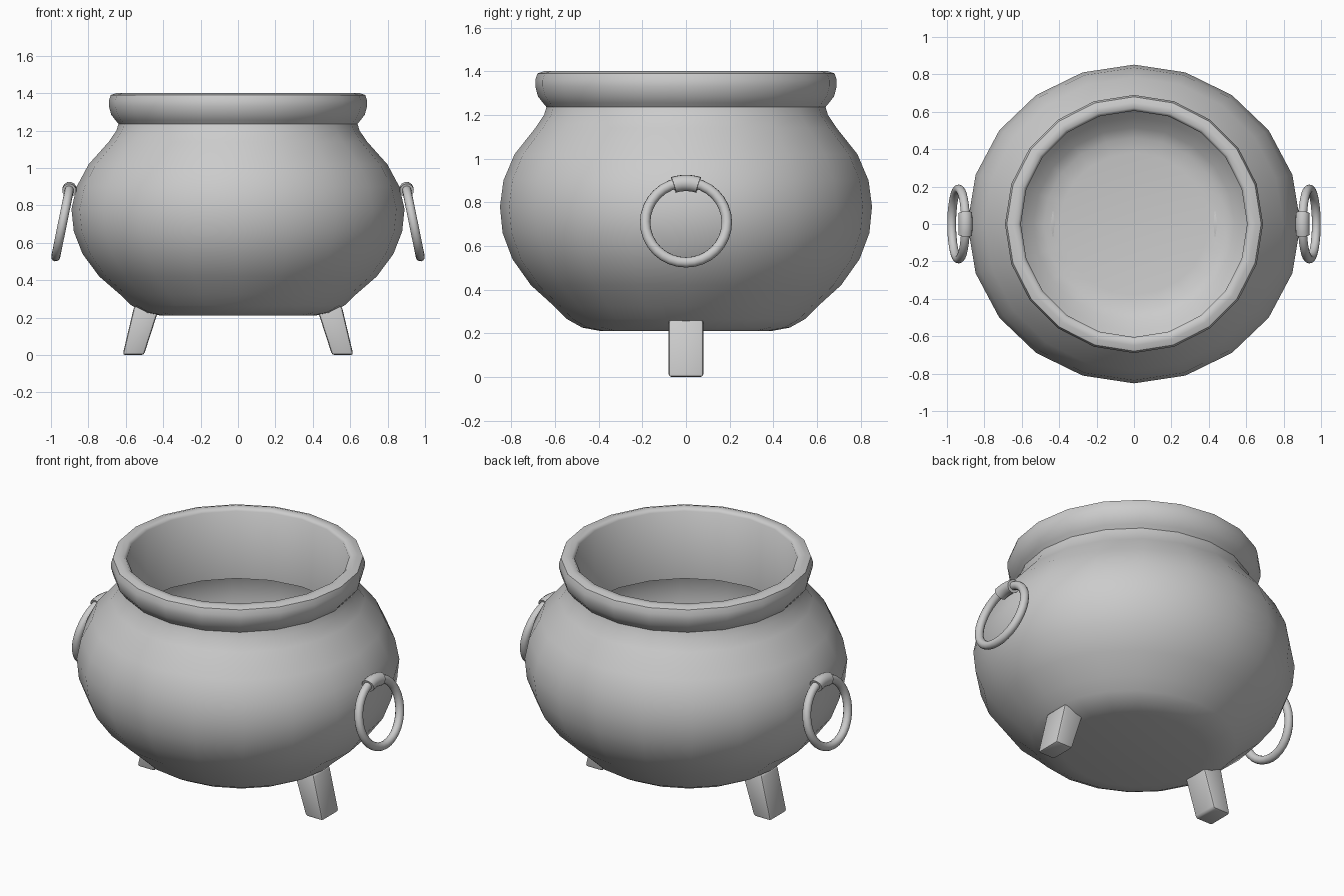
import bpy, bmesh, math

if "Cube" in bpy.data.objects:
    bpy.data.objects.remove(bpy.data.objects["Cube"])

SIDES = 20


def finish(name, bm, angle=40):
    me = bpy.data.meshes.new(name)
    bm.to_mesh(me)
    bm.free()
    ob = bpy.data.objects.new(name, me)
    bpy.context.collection.objects.link(ob)
    bpy.ops.object.select_all(action='DESELECT')
    ob.select_set(True)
    bpy.context.view_layer.objects.active = ob
    bpy.ops.object.shade_smooth_by_angle(angle=math.radians(angle))
    return ob


def lathe(name, profile, widen=lambda z: 1.0, angle=40):
    bm = bmesh.new()
    rings = []
    for r, z in profile:
        if r == 0:
            rings.append([bm.verts.new((0, 0, z))] * SIDES)
            continue
        rings.append([bm.verts.new((r * widen(z) * math.cos(2 * math.pi * k / SIDES),
                                    r * math.sin(2 * math.pi * k / SIDES), z))
                      for k in range(SIDES)])
    for a, b in zip(rings, rings[1:]):
        for k in range(SIDES):
            n = (k + 1) % SIDES
            quad = list(dict.fromkeys([a[k], a[n], b[n], b[k]]))
            bm.faces.new(quad)
    return finish(name, bm, angle)


def ring_part(name, side, major, minor, start, end, segs, tube=12):
    """Torus or torus segment in the tilted handle plane; angle 0 is the top."""
    bm = bmesh.new()
    cx, cz, tilt = 0.9375, 0.708, math.radians(11.5)
    closed = end - start > 359
    rows = []
    for i in range(segs if closed else segs + 1):
        a = math.radians(start + (end - start) * i / segs)
        row = []
        for j in range(tube):
            t = 2 * math.pi * j / tube
            r = major + minor * math.cos(t)
            y, up, out = r * math.sin(a), r * math.cos(a), minor * math.sin(t)
            x = cx + out * math.cos(tilt) - up * math.sin(tilt)
            z = cz + up * math.cos(tilt) + out * math.sin(tilt)
            row.append(bm.verts.new((side * x, y, z)))
        rows.append(row)
    pairs = list(zip(rows, rows[1:])) + ([(rows[-1], rows[0])] if closed else [])
    for p, q in pairs:
        for j in range(tube):
            n = (j + 1) % tube
            bm.faces.new([p[j], p[n], q[n], q[j]])
    if not closed:
        bm.faces.new(rows[0])
        bm.faces.new(rows[-1])
    bmesh.ops.recalc_face_normals(bm, faces=bm.faces[:])
    return finish(name, bm)


def leg(name, side):
    bm = bmesh.new()
    bmesh.ops.create_cube(bm, size=1)
    for v in bm.verts:
        top, outer = v.co.z > 0, v.co.x > 0
        x = (0.555 if outer else 0.418) if top else (0.617 if outer else 0.503)
        v.co = (side * x, math.copysign(0.08, v.co.y), 0.262 if top else 0.0)
    bmesh.ops.recalc_face_normals(bm, faces=bm.faces[:])
    bmesh.ops.bevel(bm, geom=bm.edges[:], offset=0.014, segments=2,
                    profile=0.5, affect='EDGES')
    return finish(name, bm)


# Round body shell, slightly wider along x around the belly
outer = [(0, .21), (.39, .21), (.475, .226), (.545, .265), (.605, .325), (.71, .42),
         (.795, .54), (.84, .66), (.852, .78), (.836, .90), (.785, 1.02),
         (.69, 1.14), (.65, 1.20), (.638, 1.24)]
inner = [(.605, 1.215), (.655, 1.11), (.748, .99), (.792, .89), (.807, .78), (.795, .67),
         (.752, .56), (.67, .445), (.57, .35), (.515, .295), (.46, .267), (.38, .255),
         (0, .255)]
lathe("pot_body", outer + inner,
      lambda z: 1.045 - 0.045 * min(1, max(0, (z - .8) / .35)), 60)

# Rolled rim with the straight inner collar
lathe("pot_rim", [(.638, 1.235), (.655, 1.255), (.678, 1.285), (.69, 1.33), (.69, 1.36),
                  (.68, 1.39), (.65, 1.40), (.62, 1.40), (.605, 1.385), (.605, .98)], angle=50)

# Legs, handle rings and the sleeves that hold them
for label, s in (("left", -1), ("right", 1)):
    leg(label + "_leg", s)
    ring_part(label + "_handle_ring", s, 0.187, 0.024, 0, 360, 32)
    ring_part(label + "_handle_sleeve", s, 0.184, 0.038, -18, 18, 6)
